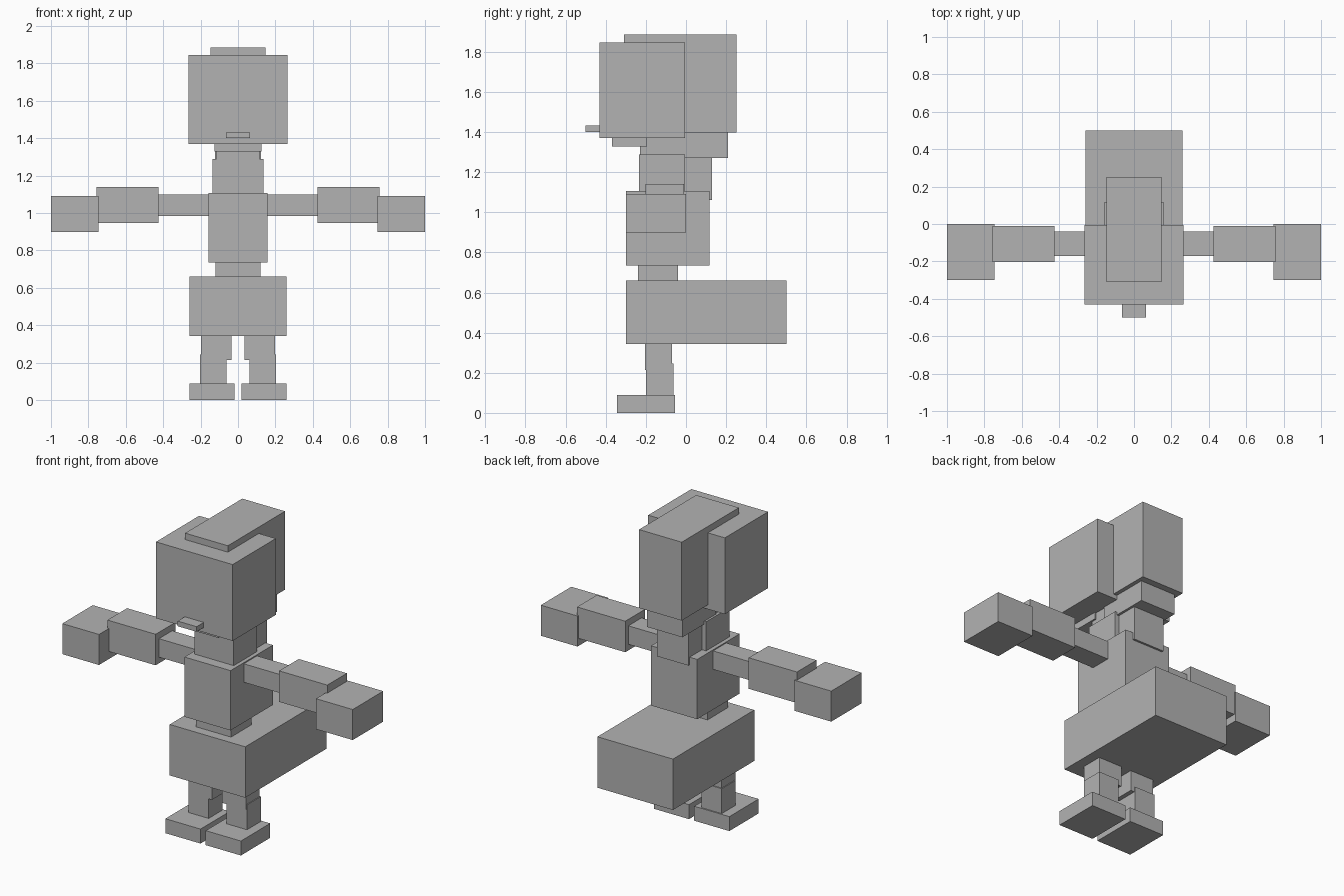
import bpy

default = bpy.data.objects.get("Cube")
if default:
    bpy.data.objects.remove(default, do_unlink=True)

# Single plain grey
grey = bpy.data.materials.new("plain grey")
grey.use_nodes = True
grey.diffuse_color = (0.45, 0.45, 0.45, 1)
grey.node_tree.nodes["Principled BSDF"].inputs["Base Color"].default_value = (0.45, 0.45, 0.45, 1)


def box(name, x, y, z):
    """Flat-sided block spanning the given (low, high) range on each axis."""
    spans = (x, y, z)
    bpy.ops.mesh.primitive_cube_add(size=1, location=[(a + b) / 2 for a, b in spans])
    obj = bpy.context.object
    obj.name = obj.data.name = name
    obj.scale = [b - a for a, b in spans]
    bpy.ops.object.transform_apply(location=False, rotation=False, scale=True)
    obj.data.materials.append(grey)


def centred(name, half, y, z):
    box(name, (-half, half), y, z)


def pair(name, x, y, z):
    box("left_" + name, x, y, z)
    box("right_" + name, (-x[1], -x[0]), y, z)


# Head, face and the stepped mass behind it
centred("head", 0.264, (-0.43, -0.005), (1.37, 1.845))
centred("nose", 0.065, (-0.5, -0.41), (1.40, 1.432))
centred("jaw", 0.125, (-0.37, -0.195), (1.328, 1.38))
centred("hair_back", 0.147, (-0.31, 0.252), (1.397, 1.885))
centred("hair_lower", 0.122, (-0.12, 0.21), (1.27, 1.40))
centred("hair_tail", 0.107, (-0.005, 0.13), (1.06, 1.275))

# Neck and trunk
centred("neck", 0.115, (-0.23, -0.02), (1.28, 1.375))
centred("upper_chest", 0.135, (-0.235, -0.005), (1.09, 1.288))
centred("torso", 0.159, (-0.3, 0.117), (0.735, 1.107))
centred("waist", 0.12, (-0.24, -0.04), (0.65, 0.74))
centred("hips", 0.26, (-0.3, 0.5), (0.343, 0.66))

# Arms held straight out
pair("upper_arm", (0.15, 0.43), (-0.17, -0.04), (0.985, 1.10))
pair("forearm", (0.425, 0.757), (-0.203, -0.01), (0.947, 1.14))
pair("hand", (0.747, 1.0), (-0.3, 0.0), (0.9, 1.09))

# Legs and feet
pair("thigh", (0.035, 0.197), (-0.205, -0.07), (0.215, 0.35))
pair("shin", (0.062, 0.202), (-0.2, -0.063), (0.085, 0.245))
pair("foot", (0.018, 0.26), (-0.343, -0.055), (0.0, 0.09))
